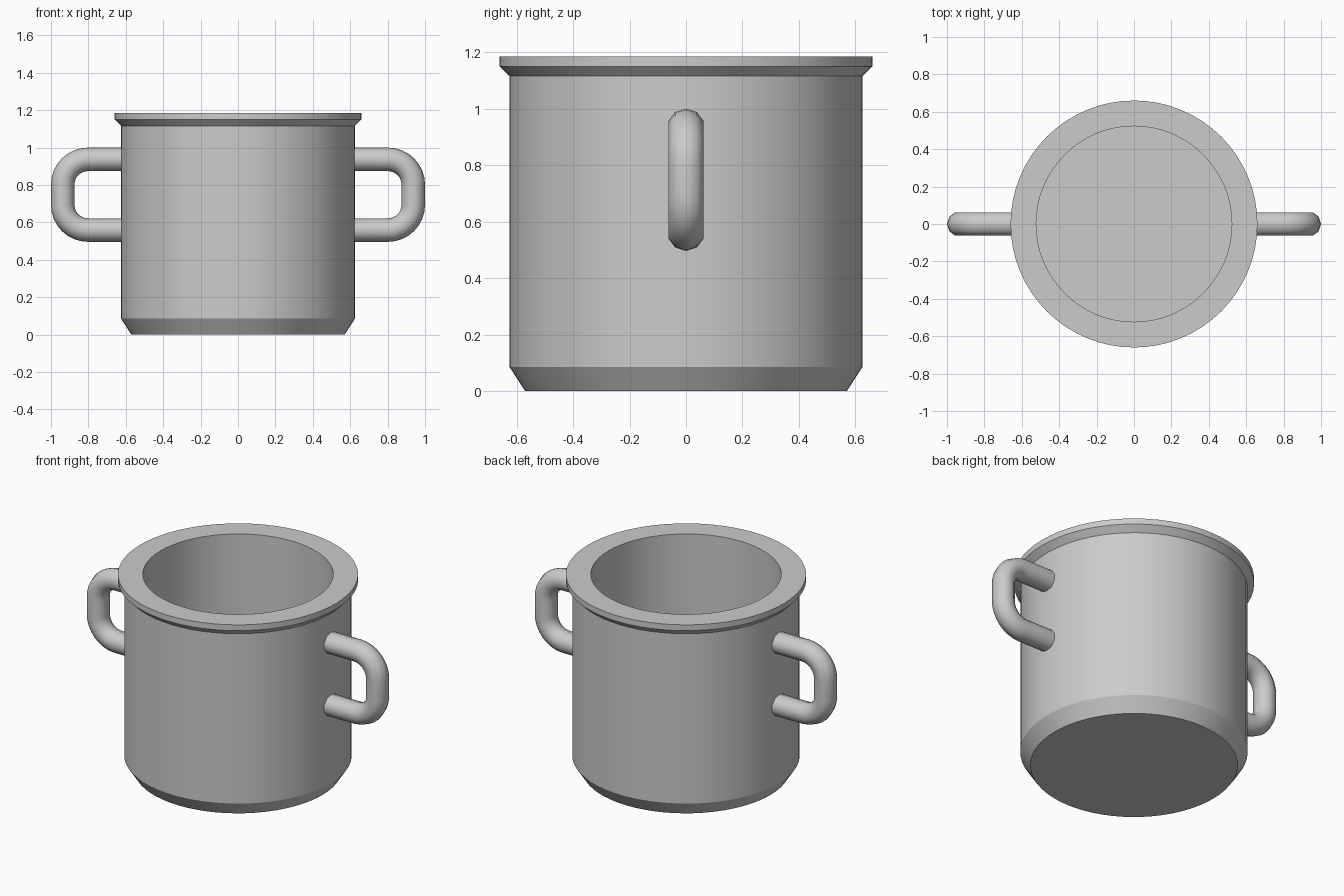
import bpy, bmesh, math
from mathutils import Vector, Matrix

cube = bpy.data.objects.get("Cube")
if cube:
    bpy.data.objects.remove(cube, do_unlink=True)

# Single plain metal colour
metal = bpy.data.materials.new("grey_metal")
metal.use_nodes = True
metal.diffuse_color = (0.6, 0.6, 0.6, 1)
metal.node_tree.nodes["Principled BSDF"].inputs["Base Color"].default_value = (0.6, 0.6, 0.6, 1)


def finish(name, bm, angle):
    bmesh.ops.recalc_face_normals(bm, faces=bm.faces)
    mesh = bpy.data.meshes.new(name)
    bm.to_mesh(mesh)
    bm.free()
    mesh.materials.append(metal)
    obj = bpy.data.objects.new(name, mesh)
    bpy.context.collection.objects.link(obj)
    bpy.ops.object.select_all(action='DESELECT')
    obj.select_set(True)
    bpy.context.view_layer.objects.active = obj
    bpy.ops.object.shade_smooth_by_angle(angle=math.radians(angle))
    return obj


def skin(bm, rings):
    """Bridge closed rings of points and cap both ends."""
    loops = [[bm.verts.new(p) for p in ring] for ring in rings]
    n = len(loops[0])
    for a, b in zip(loops, loops[1:]):
        for i in range(n):
            j = (i + 1) % n
            bm.faces.new((a[i], a[j], b[j], b[i]))
    bm.faces.new(loops[0])
    bm.faces.new(loops[-1])


# Pot: chamfered foot, straight wall, flared lip and hollow inside
SIDES = 64
profile = [(0.57, 0), (0.625, 0.085), (0.625, 1.115), (0.66, 1.15),
           (0.66, 1.185), (0.523, 1.185), (0.523, 0.1)]
bm = bmesh.new()
skin(bm, [[(r * math.cos(2 * math.pi * i / SIDES), r * math.sin(2 * math.pi * i / SIDES), z)
           for i in range(SIDES)] for r, z in profile])
finish("pot_body", bm, 25)

# Handles: a tube swept along a rounded bracket, one on each side
ROOT, OUTER, LOW, HIGH, BEND = 0.59, 0.937, 0.559, 0.937, 0.135
TUBE_SIDES, STEPS = 10, 8


def bracket():
    """Centre points with the outward direction of each cross-section."""
    path = [(ROOT, HIGH, math.pi / 2)]
    for cz, start in ((HIGH - BEND, math.pi / 2), (LOW + BEND, 0)):
        for k in range(STEPS + 1):
            a = start - math.pi / 2 * k / STEPS
            path.append((OUTER - BEND + BEND * math.cos(a), cz + BEND * math.sin(a), a))
    return path + [(ROOT, LOW, -math.pi / 2)]


for name, turn in (("left_handle", 0), ("right_handle", math.pi)):
    bm = bmesh.new()
    rings = []
    for x, z, a in bracket():
        out = Vector((math.cos(a), 0, math.sin(a)))
        side = Vector((0, 1, 0))
        rings.append([Vector((x, 0, z)) + out * 0.063 * math.cos(t) + side * 0.065 * math.sin(t)
                      for t in (2 * math.pi * i / TUBE_SIDES for i in range(TUBE_SIDES))])
    skin(bm, rings)
    bmesh.ops.transform(bm, matrix=Matrix.Rotation(turn, 4, 'Z'), verts=bm.verts)
    finish(name, bm, 45)
